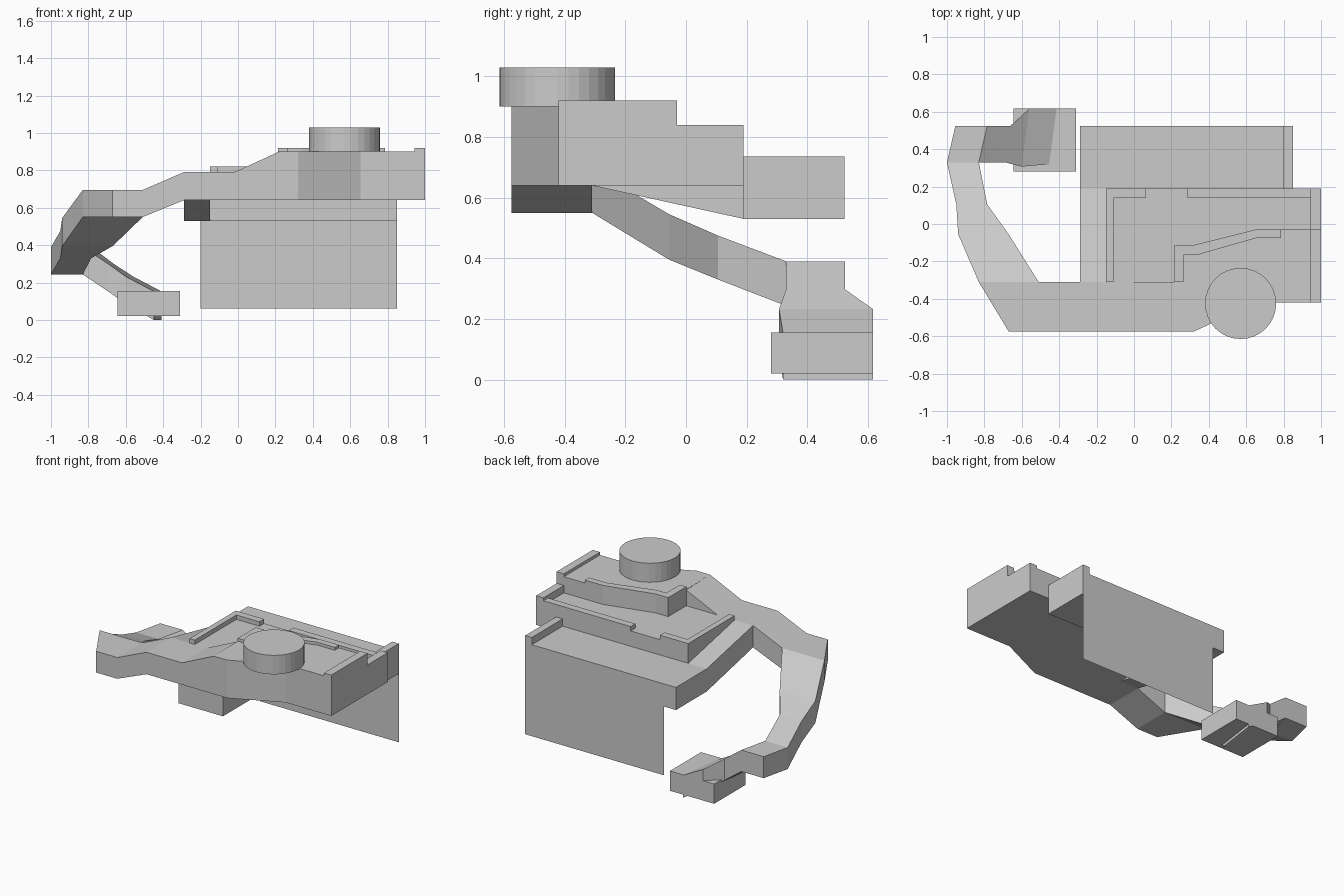
import bpy, bmesh, math


def finish(bm, name):
    bmesh.ops.remove_doubles(bm, verts=bm.verts[:], dist=0.0005)
    bmesh.ops.recalc_face_normals(bm, faces=bm.faces[:])
    me = bpy.data.meshes.new(name)
    bm.to_mesh(me)
    bm.free()
    ob = bpy.data.objects.new(name, me)
    bpy.context.collection.objects.link(ob)
    return ob


def prism(name, outline, z0, z1):
    """Extrude an xy outline from z0 to z1."""
    bm = bmesh.new()
    lo = [bm.verts.new((x, y, z0)) for x, y in outline]
    hi = [bm.verts.new((x, y, z1)) for x, y in outline]
    bm.faces.new(lo[::-1])
    bm.faces.new(hi)
    for i in range(len(lo)):
        j = (i + 1) % len(lo)
        bm.faces.new((lo[i], lo[j], hi[j], hi[i]))
    return finish(bm, name)


def block(name, x0, x1, y0, y1, z0, z1):
    return prism(name, [(x0, y0), (x1, y0), (x1, y1), (x0, y1)], z0, z1)


def road(name, sections):
    """Loft a slab through (outer x, y, inner x, y, top z, bottom z)."""
    bm = bmesh.new()
    rings = []
    for ox, oy, ix, iy, zt, zb in sections:
        rings.append([bm.verts.new(p) for p in
                      ((ox, oy, zt), (ix, iy, zt), (ix, iy, zb), (ox, oy, zb))])
    bm.faces.new(rings[0])
    bm.faces.new(rings[-1][::-1])
    for a, b in zip(rings, rings[1:]):
        for i in range(4):
            j = (i + 1) % 4
            bm.faces.new((a[i], a[j], b[j], b[i]))
    return finish(bm, name)


# Front walkway and its winding descent to the lower landing
F, B = -0.575, -0.31
road("upper_walkway", [
    (0.22, F, 0.22, B, 0.90, 0.64),
    (-0.02, F, -0.02, B, 0.79, 0.64),
    (-0.29, F, -0.29, B, 0.79, 0.64),
    (-0.51, F, -0.51, B, 0.695, 0.55),
    (-0.67, F, -0.51, B, 0.695, 0.55),
    (-0.83, B, -0.51, B, 0.695, 0.55)])
road("winding_walkway", [
    (-0.83, B, -0.51, B, 0.695, 0.55),
    (-0.94, -0.055, -0.67, -0.055, 0.545, 0.395),
    (-0.95, 0.105, -0.785, 0.105, 0.475, 0.33),
    (-1.0, 0.33, -0.83, 0.33, 0.39, 0.243)])
prism("corner_landing", [(-1.0, 0.33), (-0.83, 0.33), (-0.785, 0.525), (-0.955, 0.525)],
      0.243, 0.39)
road("lower_walkway", [
    (-0.785, 0.525, -0.83, 0.33, 0.39, 0.243),
    (-0.66, 0.525, -0.69, 0.33, 0.297, 0.15),
    (-0.56, 0.617, -0.60, 0.307, 0.232, 0.085),
    (-0.41, 0.617, -0.45, 0.32, 0.153, 0.0)])
block("lower_landing", -0.645, -0.31, 0.28, 0.617, 0.02, 0.155)

# Upper terrace with its angled front and rear edges
prism("upper_terrace", [
    (0.22, F), (0.32, F), (0.655, -0.42), (1.0, -0.42), (1.0, -0.03),
    (0.65, -0.03), (0.31, -0.115), (0.215, -0.115), (0.215, B)], 0.64, 0.90)
prism("upper_curb", [
    (0.215, B), (0.265, B), (0.265, -0.165), (0.34, -0.165), (0.655, -0.075),
    (0.785, -0.075), (0.785, -0.03), (0.65, -0.03), (0.31, -0.115),
    (0.215, -0.115)], 0.90, 0.92)
block("upper_end_curb", 0.945, 1.0, -0.42, -0.03, 0.90, 0.92)

# Middle terrace
block("middle_terrace", -0.15, 1.0, B, 0.19, 0.64, 0.79)
prism("middle_curb_left", [
    (-0.15, B), (-0.11, B), (-0.11, 0.14), (0.065, 0.14), (0.065, 0.19),
    (-0.15, 0.19)], 0.79, 0.82)
block("middle_curb_right", 0.285, 0.945, 0.14, 0.19, 0.79, 0.82)
block("middle_end_curb", 0.945, 1.0, -0.03, 0.19, 0.79, 0.84)

# Side ramp down to the rear terrace
road("side_ramp", [
    (-0.29, B, -0.15, B, 0.79, 0.64),
    (-0.29, 0.19, -0.15, 0.19, 0.685, 0.53)])
block("rear_terrace", -0.29, 0.85, 0.19, 0.523, 0.53, 0.685)
block("rear_end_curb", 0.80, 0.85, 0.19, 0.523, 0.685, 0.735)

# Thin backing wall hanging from the rear terrace
bm = bmesh.new()
bm.faces.new([bm.verts.new((x, 0.523, z)) for x, z in
              ((0.85, 0.06), (-0.2, 0.06), (-0.2, 0.53), (0.85, 0.53))])
finish(bm, "backing_wall")

# Round plinth
circle = [(0.57 + 0.19 * math.cos(2 * math.pi * i / 32),
           -0.425 + 0.19 * math.sin(2 * math.pi * i / 32)) for i in range(32)]
prism("round_plinth", circle, 0.90, 1.03)
